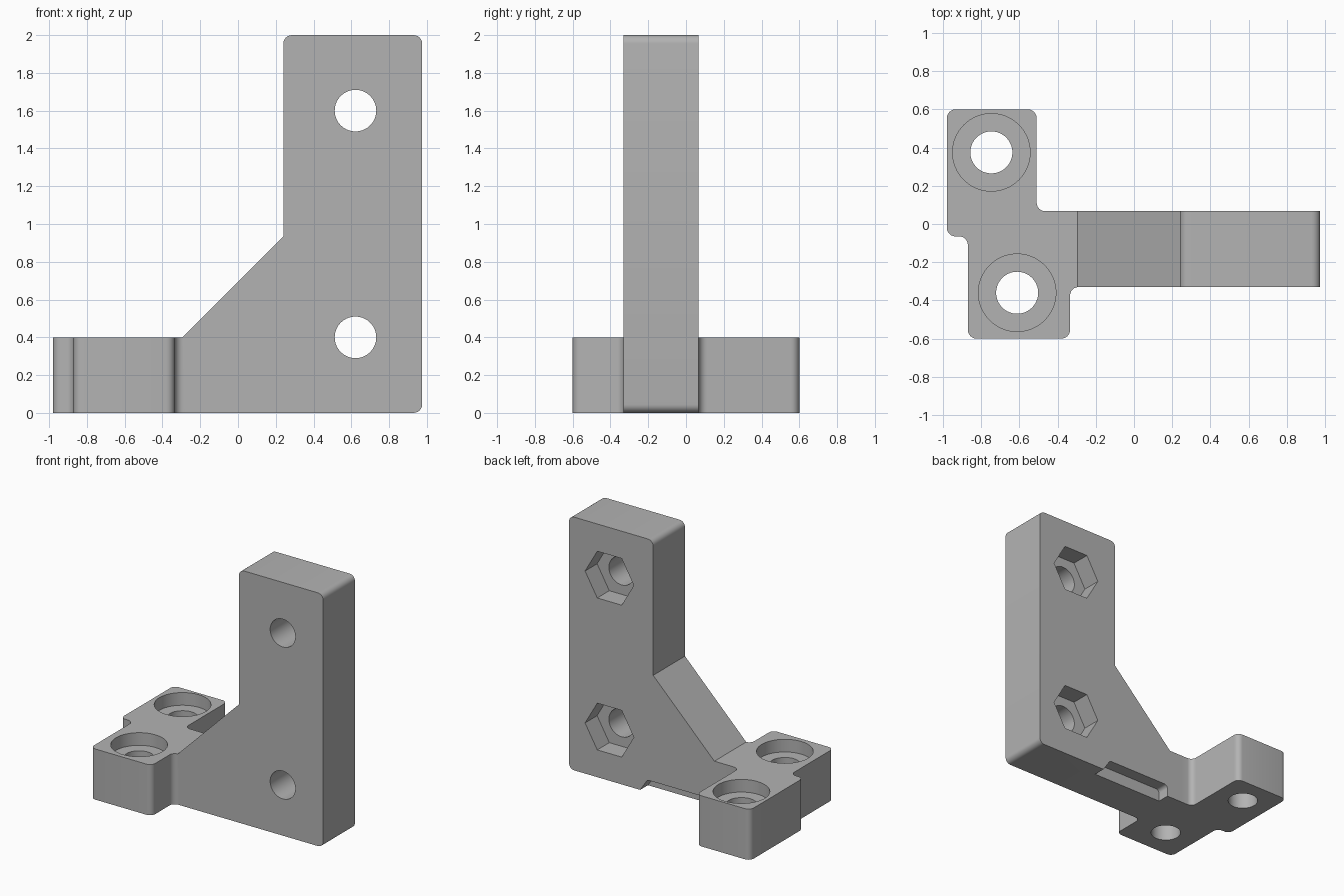
import bpy
import bmesh
import math
from mathutils import Vector, Matrix

cube = bpy.data.objects.get("Cube")
if cube:
    bpy.data.objects.remove(cube, do_unlink=True)

grey = bpy.data.materials.new("plain grey")
grey.use_nodes = True
COLOUR = (0.45, 0.45, 0.45, 1)
grey.diffuse_color = COLOUR
grey.node_tree.nodes["Principled BSDF"].inputs["Base Color"].default_value = COLOUR

R = 0.045          # corner radius of the printed edges
BACK, FRONT = 0.067, -0.33


def rounded(corners, steps=6):
    """Outline with a tangent arc at each corner (u, v, radius)."""
    out = []
    n = len(corners)
    for i, (u, v, r) in enumerate(corners):
        p = Vector((u, v))
        if not r:
            out.append(p)
            continue
        a = (Vector(corners[i - 1][:2]) - p).normalized()
        b = (Vector(corners[(i + 1) % n][:2]) - p).normalized()
        half = a.angle(b) / 2
        centre = p + (a + b).normalized() * (r / math.sin(half))
        start = p + a * (r / math.tan(half)) - centre
        end = p + b * (r / math.tan(half)) - centre
        sweep = start.angle_signed(end)
        for k in range(steps + 1):
            t = -sweep * k / steps
            out.append(centre + Matrix.Rotation(t, 2) @ start)
    return out


def prism(name, outline, low, high, axis):
    """Extrude an outline along z (xy outline) or y (xz outline)."""
    bm = bmesh.new()
    place = (lambda p, h: (p.x, p.y, h)) if axis == "z" else (lambda p, h: (p.x, h, p.y))
    face = bm.faces.new([bm.verts.new(place(p, low)) for p in outline])
    moved = bmesh.ops.extrude_face_region(bm, geom=[face])["geom"]
    shift = (0, 0, high - low) if axis == "z" else (0, high - low, 0)
    bmesh.ops.translate(bm, vec=shift,
                        verts=[g for g in moved if isinstance(g, bmesh.types.BMVert)])
    bmesh.ops.recalc_face_normals(bm, faces=bm.faces)
    mesh = bpy.data.meshes.new(name)
    bm.to_mesh(mesh)
    bm.free()
    mesh.materials.append(grey)
    obj = bpy.data.objects.new(name, mesh)
    bpy.context.collection.objects.link(obj)
    return obj


def circle(u, v, r, sides=64):
    turn = 2 * math.pi / sides
    return [Vector((u + r * math.cos(i * turn), v + r * math.sin(i * turn)))
            for i in range(sides)]


def combine(target, tool, operation):
    mod = target.modifiers.new(tool.name, "BOOLEAN")
    mod.operation = operation
    mod.solver = "EXACT"
    mod.object = tool
    bpy.context.view_layer.objects.active = target
    bpy.ops.object.modifier_apply(modifier=mod.name)
    bpy.data.objects.remove(tool, do_unlink=True)


# Upright plate with sloping gusset
bracket = prism("bracket", rounded([
    (-0.4, 0, 0), (0.975, 0, R), (0.975, 2, R), (0.24, 2, R),
    (0.24, 0.935, 0), (-0.295, 0.4, 0), (-0.4, 0.4, 0)]), FRONT, BACK, "y")

# Staggered mounting foot, with a stub running into the plate
foot = prism("mounting_foot", rounded([
    (-0.98, 0.6, R), (-0.98, -0.065, R), (-0.87, -0.065, R), (-0.87, -0.6, R),
    (-0.335, -0.6, R), (-0.335, FRONT, R), (-0.27, FRONT, 0), (-0.27, BACK, 0),
    (-0.51, BACK, R), (-0.51, 0.6, R)]), 0, 0.4, "z")

# Relief along the lower back edge
relief = prism("edge_relief", rounded([
    (-0.27, -0.1, 0), (0.42, -0.1, 0), (0.29, 0.095, 0.03), (-0.27, 0.095, 0.03)]),
    -0.03, 0.3, "y")

# Through bolt holes with hexagonal nut pockets at the back
cutters = []
for z in (0.4, 1.6):
    cutters.append(prism("bolt_hole", circle(0.622, z, 0.11), -1, 1, "y"))
    cutters.append(prism("nut_pocket", circle(0.622, z, 0.213, 6), BACK - 0.15, 1, "y"))

# Counterbored screw holes in the foot
for x, y in ((-0.747, 0.375), (-0.612, -0.36)):
    cutters.append(prism("screw_hole", circle(x, y, 0.11), -1, 1, "z"))
    cutters.append(prism("counterbore", circle(x, y, 0.203), 0.3, 1, "z"))

combine(bracket, foot, "UNION")
for cutter in [relief] + cutters:
    combine(bracket, cutter, "DIFFERENCE")

bpy.ops.object.select_all(action="DESELECT")
bracket.select_set(True)
bpy.context.view_layer.objects.active = bracket
bpy.ops.object.shade_smooth_by_angle(angle=math.radians(30))
